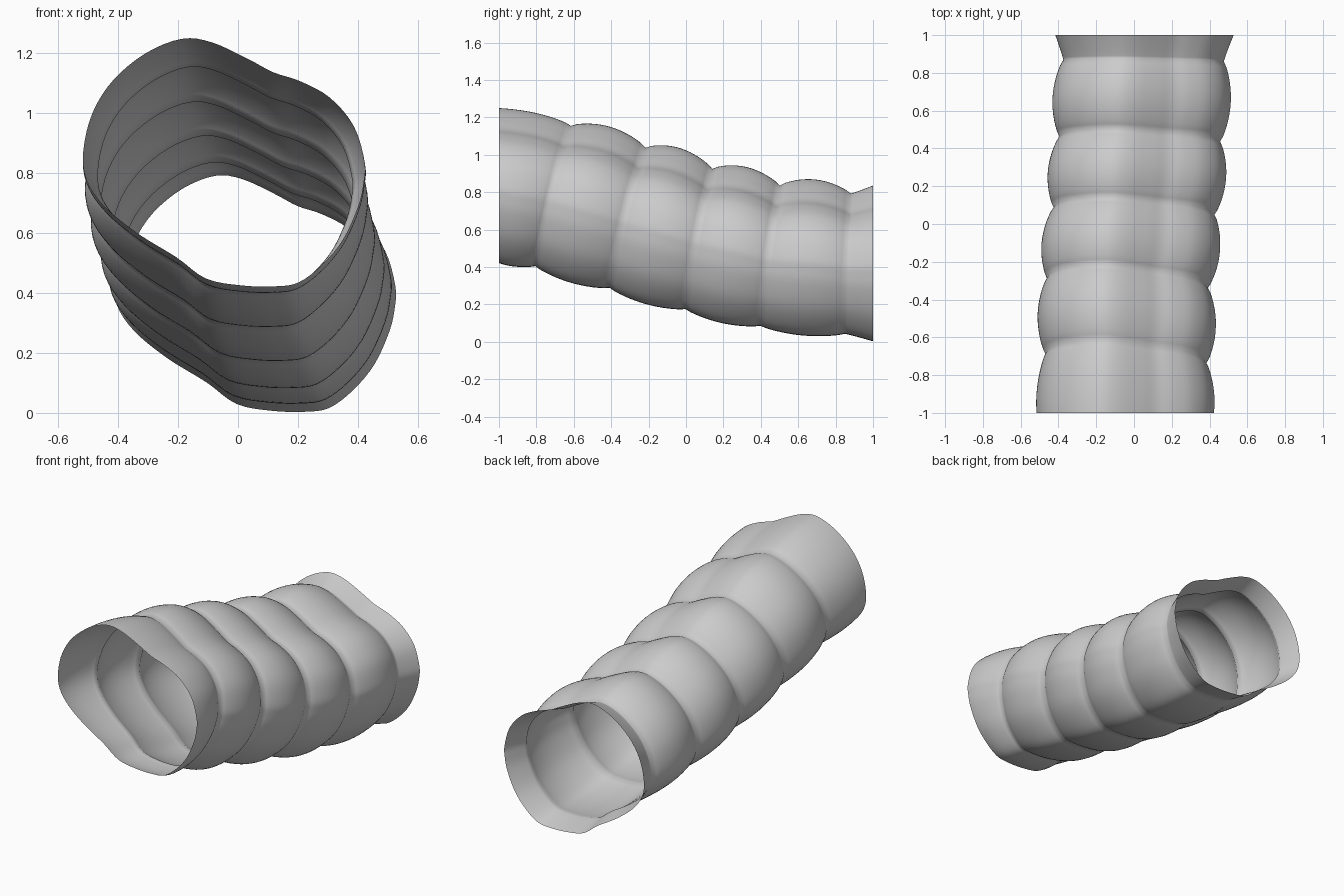
import bpy, bmesh, math
from mathutils import Vector

if "Cube" in bpy.data.objects:
    bpy.data.objects.remove(bpy.data.objects["Cube"])

# Lumpy oval cross-section (x, z) about the tube axis, counter-clockwise
SECTION = [(.47, 0), (.435, .12), (.355, .215), (.255, .27), (.165, .3), (.08, .345),
           (-.04, .4), (-.14, .412), (-.26, .365), (-.37, .275), (-.44, .165),
           (-.47, .04), (-.46, -.06), (-.4, -.15), (-.29, -.24), (-.16, -.32),
           (-.06, -.392), (.06, -.415), (.17, -.418), (.25, -.405), (.33, -.345),
           (.4, -.26), (.45, -.15), (.468, -.07)]
# Front rim, five pinched creases, back rim: y, centre x, centre z, lean of the ring
STATIONS = [(-1, -.047, .843, 0), (-.71, -.043, .787, .24), (-.31, -.035, .67, .24),
            (.07, 0, .557, .18), (.45, .03, .468, .13), (.865, .05, .425, .04),
            (1, .055, .427, 0)]
STEPS, SUB = 14, 4


def smooth_loop(pts, sub):
    """Closed Catmull-Rom curve through the points."""
    out, n = [], len(pts)
    for i in range(n):
        a, b, c, d = (Vector(pts[(i + k) % n]) for k in (-1, 0, 1, 2))
        for s in range(sub):
            t = s / sub
            out.append(.5 * (2 * b + (c - a) * t + (2 * a - 5 * b + 4 * c - d) * t * t
                             + (3 * b - a - 3 * c + d) * t ** 3))
    return out


def bulge(seg, t):
    """0 at a crease, 1 at the fullest part."""
    last = len(STATIONS) - 2
    if seg == 0:
        return math.sin(math.pi * (.38 + .62 * t)) ** .75
    if seg == last:
        return t ** 1.1
    return math.sin(math.pi * t) ** .75 if 0 < t < 1 else 0


# Segmented open tube
bm = bmesh.new()
loop = smooth_loop(SECTION, SUB)
rings = []
for seg in range(len(STATIONS) - 1):
    a, b = Vector(STATIONS[seg]), Vector(STATIONS[seg + 1])
    last = seg == len(STATIONS) - 2
    for s in range(STEPS + (1 if last else 0)):
        t = s / STEPS
        y, cx, cz, lean = a.lerp(b, t)
        f = max(0, bulge(seg, t))
        k = .9 + .1 * f
        # full rings sag the axis slightly upwards in the middle bulges
        lift = .012 * f if 0 < seg < len(STATIONS) - 2 else .012 * f * t * (seg == 0)
        rings.append([bm.verts.new((cx + p.x * k, y + lean * p.y * k - .05 * lean * 4 * p.x * k,
                                    cz + lift + p.y * k)) for p in loop])
n = len(loop)
for r0, r1 in zip(rings, rings[1:]):
    for i in range(n):
        j = (i + 1) % n
        bm.faces.new((r0[i], r1[i], r1[j], r0[j])).smooth = True
bmesh.ops.recalc_face_normals(bm, faces=bm.faces)
# make the normals point away from the axis
bm.normal_update()
bm.faces.ensure_lookup_table()
if bm.faces[0].normal.x < 0:
    bmesh.ops.reverse_faces(bm, faces=bm.faces)
# rest on the ground
bmesh.ops.translate(bm, verts=bm.verts, vec=(0, 0, .003 - min(v.co.z for v in bm.verts)))

mesh = bpy.data.meshes.new("ribbed_tube")
bm.to_mesh(mesh)
bm.free()
tube = bpy.data.objects.new("ribbed_tube", mesh)
bpy.context.collection.objects.link(tube)
mat = bpy.data.materials.new("plain grey")
mat.diffuse_color = (.6, .6, .6, 1)
mat.use_nodes = True
mat.node_tree.nodes["Principled BSDF"].inputs["Base Color"].default_value = mat.diffuse_color
mesh.materials.append(mat)
